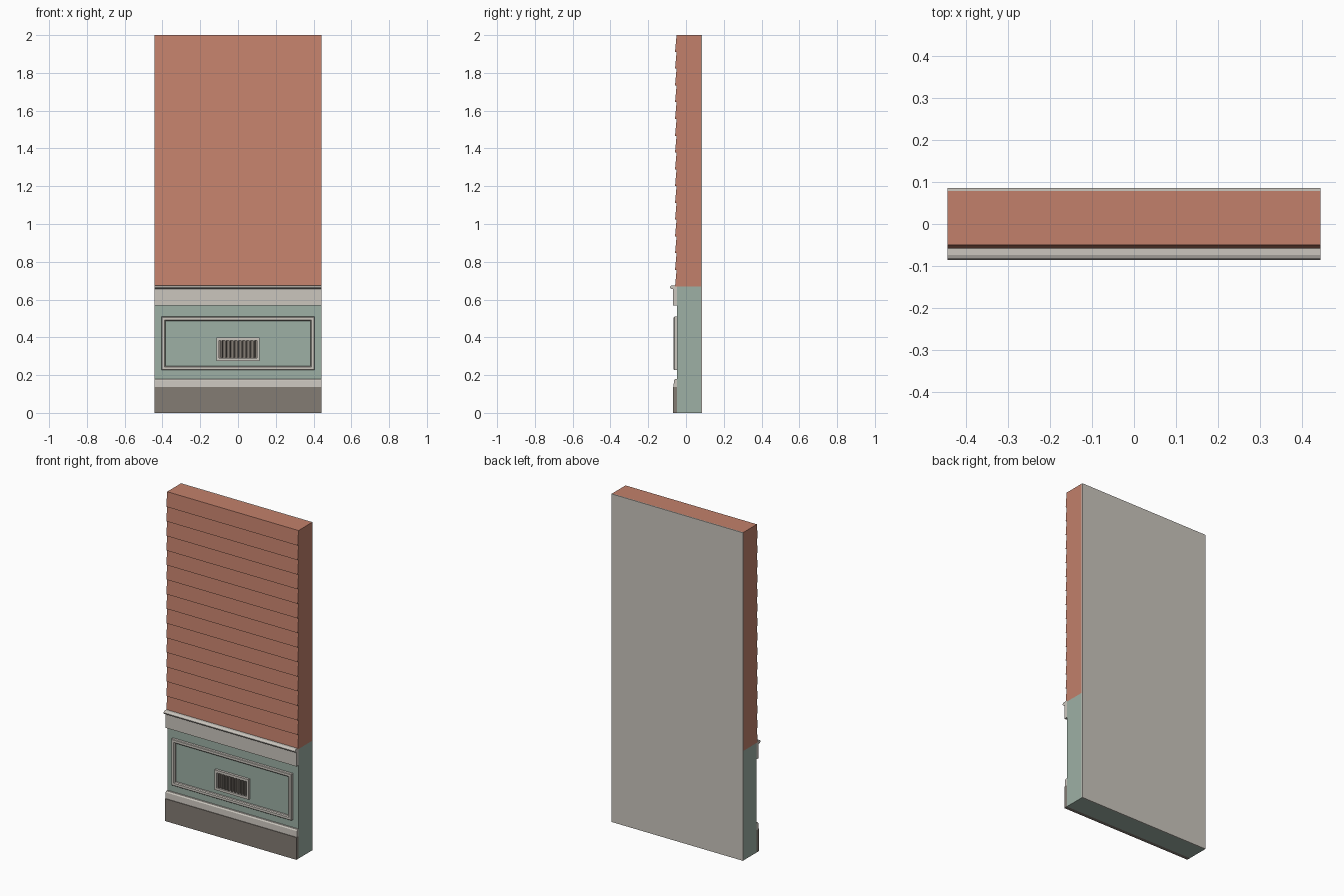
import bpy, bmesh, math

if "Cube" in bpy.data.objects:
    bpy.data.objects.remove(bpy.data.objects["Cube"])


def material(name, rgb):
    m = bpy.data.materials.new(name)
    lin = [((c / 255 + 0.055) / 1.055) ** 2.4 for c in rgb]
    m.diffuse_color = (*lin, 1)
    m.use_nodes = True
    m.node_tree.nodes["Principled BSDF"].inputs["Base Color"].default_value = m.diffuse_color
    return m


TERRACOTTA = material("terracotta", (194, 128, 107))
SAGE = material("sage_green", (157, 176, 165))
CREAM = material("warm_cream", (203, 198, 190))
TAUPE = material("taupe", (132, 124, 116))
HALF = 0.443


def finish(name, bm, mat):
    bmesh.ops.recalc_face_normals(bm, faces=bm.faces)
    me = bpy.data.meshes.new(name)
    bm.to_mesh(me)
    bm.free()
    me.materials.append(mat)
    ob = bpy.data.objects.new(name, me)
    bpy.context.collection.objects.link(ob)
    return ob


def extrude_profile(name, pts, mat, half=HALF):
    """Sweep a closed (y, z) profile along x."""
    bm = bmesh.new()
    ends = [[bm.verts.new((s * half, y, z)) for y, z in pts] for s in (-1, 1)]
    for ring in ends:
        bm.faces.new(ring)
    for i in range(len(pts)):
        j = (i + 1) % len(pts)
        bm.faces.new((ends[0][i], ends[0][j], ends[1][j], ends[1][i]))
    return finish(name, bm, mat)


def box(name, y0, y1, z0, z1, mat, half=HALF):
    return extrude_profile(name, [(y0, z0), (y1, z0), (y1, z1), (y0, z1)], mat, half)


def frame(name, half, z0, z1, section, mat):
    """Mitred rectangular moulding; section is (inset, y) points."""
    bm = bmesh.new()
    rings = []
    for d, y in section:
        h = half - d
        rings.append([bm.verts.new((x, y, z)) for x, z in
                      ((-h, z0 + d), (h, z0 + d), (h, z1 - d), (-h, z1 - d))])
    for a, b in zip(rings, rings[1:] + rings[:1]):
        for i in range(4):
            j = (i + 1) % 4
            bm.faces.new((a[i], a[j], b[j], b[i]))
    return finish(name, bm, mat)


# Back lining and lower wall core
box("back_lining", 0.079, 0.085, 0, 2, CREAM)
box("lower_wall", -0.048, 0.079, 0, 0.668, SAGE)

# Upper wall with overlapping sloped clapboards
BOARDS, Z0 = 15, 0.668
step = (2 - Z0) / BOARDS
siding = [(0.079, Z0)]
for i in range(BOARDS):
    siding += [(-0.058, Z0 + i * step), (-0.050, Z0 + (i + 1) * step)]
siding.append((0.079, 2))
extrude_profile("clapboard_wall", siding, TERRACOTTA)

# Base plinth and the chamfered strip above it
box("plinth", -0.070, -0.048, 0, 0.136, TAUPE)
extrude_profile("plinth_strip", [(-0.048, 0.136), (-0.066, 0.136), (-0.064, 0.172),
                                 (-0.058, 0.180), (-0.048, 0.180)], CREAM)

# Fascia band and projecting sill with a rounded nose
box("fascia_band", -0.068, -0.048, 0.568, 0.656, CREAM)
extrude_profile("sill", [(-0.048, 0.655), (-0.076, 0.655), (-0.083, 0.660),
                         (-0.085, 0.666), (-0.081, 0.672), (-0.074, 0.675),
                         (-0.048, 0.675)], CREAM)

# Raised panel moulding
frame("panel_moulding", 0.405, 0.226, 0.509,
      [(0, -0.047), (0, -0.062), (0.003, -0.065), (0.017, -0.065),
       (0.022, -0.060), (0.022, -0.047)], CREAM)

# Vent surround, recess plate and angled vertical louvres
frame("vent_surround", 0.115, 0.276, 0.398,
      [(0, -0.047), (0, -0.063), (0.015, -0.063), (0.015, -0.047)], CREAM)
box("vent_recess", -0.050, -0.047, 0.290, 0.384, TAUPE, 0.101)
COUNT = 9
for i in range(COUNT):
    slat = box(f"vent_louvre_{i + 1}", -0.006, 0.006, 0.292, 0.382, TAUPE, 0.004)
    slat.location = ((i - (COUNT - 1) / 2) * 0.0215, -0.056, 0)
    slat.rotation_euler.z = math.radians(-15)
